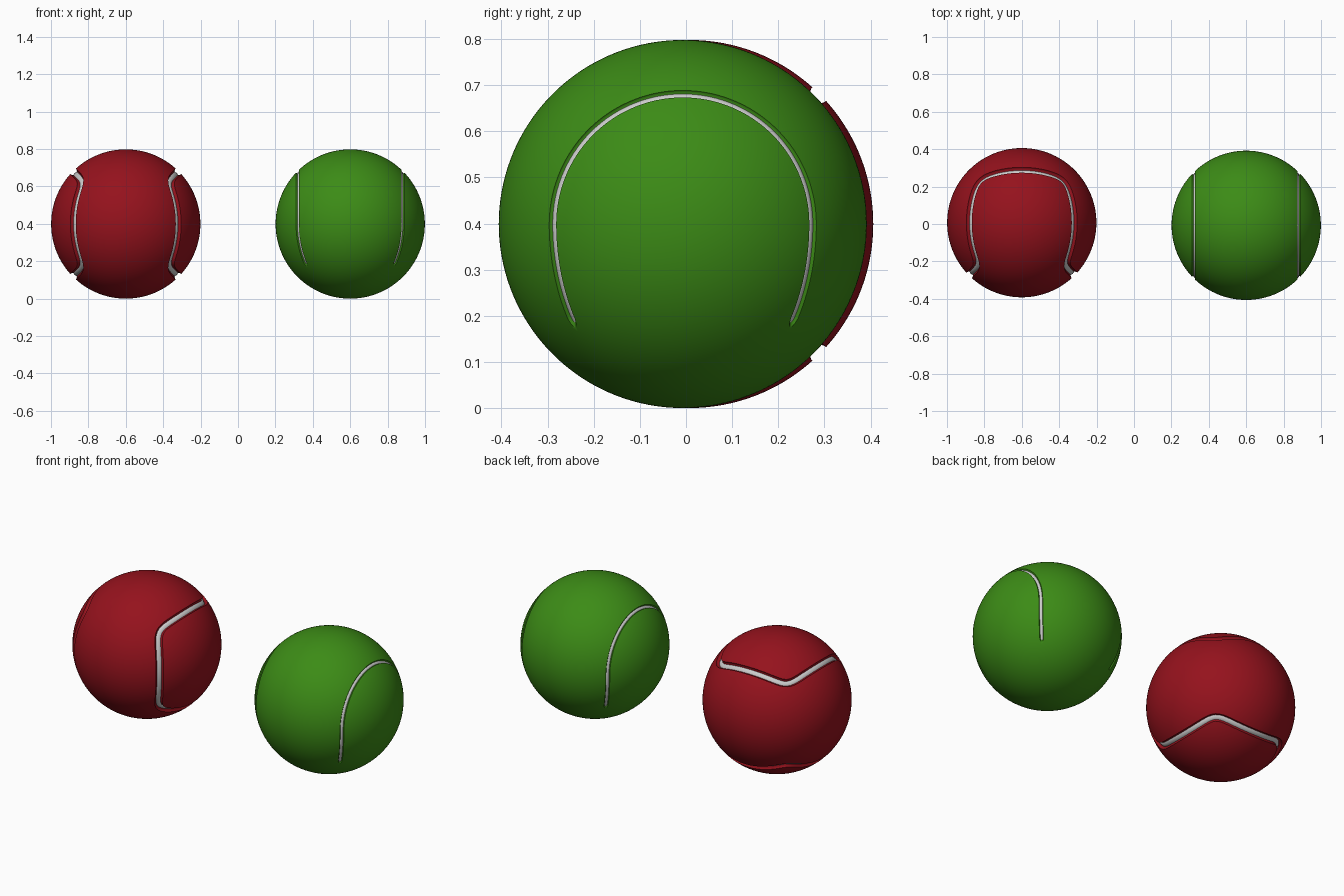
import bpy, bmesh
from math import sin, cos, pi
from mathutils import Vector

if "Cube" in bpy.data.objects:
    bpy.data.objects.remove(bpy.data.objects["Cube"])

R = 0.399


def material(name, rgb):
    m = bpy.data.materials.new(name)
    m.diffuse_color = (*rgb, 1)
    m.use_nodes = True
    m.node_tree.nodes["Principled BSDF"].inputs["Base Color"].default_value = m.diffuse_color
    return m


RED = material("red_felt", (0.30, 0.006, 0.012))
GREEN = material("green_felt", (0.045, 0.26, 0.008))
WHITE = material("seam_rubber", (0.75, 0.75, 0.75))


def add_object(name, bm, loc, mat=None):
    me = bpy.data.meshes.new(name)
    bm.to_mesh(me)
    bm.free()
    ob = bpy.data.objects.new(name, me)
    ob.location = loc
    bpy.context.collection.objects.link(ob)
    if mat:
        me.materials.append(mat)
    return ob


def smooth(ob, angle=0.6):
    bpy.ops.object.select_all(action='DESELECT')
    ob.select_set(True)
    bpy.context.view_layer.objects.active = ob
    bpy.ops.object.shade_smooth_by_angle(angle=angle)


def sweep(name, dirs, height, radius, closed, loc, mat=None, sides=14):
    """Round tube following unit directions at a given height over the ball centre."""
    bm = bmesh.new()
    n = len(dirs)
    rings = []
    for i, d in enumerate(dirs):
        a = dirs[(i - 1) % n] if closed else dirs[max(i - 1, 0)]
        b = dirs[(i + 1) % n] if closed else dirs[min(i + 1, n - 1)]
        side = d.cross(b - a).normalized()
        end = n if closed else min(i, n - 1 - i)
        k = min(1, 0.3 + 0.25 * end)          # tapered ends
        c = d * (height + radius * (1 - k))
        rings.append([bm.verts.new(c + radius * k * (cos(t) * d + sin(t) * side))
                      for t in (2 * pi * j / sides for j in range(sides))])
    for i in range(n if closed else n - 1):
        p, q = rings[i], rings[(i + 1) % n]
        for j in range(sides):
            l = (j + 1) % sides
            bm.faces.new((p[j], p[l], q[l], q[j]))
    if not closed:
        bm.faces.new(rings[0])
        bm.faces.new(rings[-1])
    bmesh.ops.recalc_face_normals(bm, faces=bm.faces)
    return add_object(name, bm, loc, mat)


def ball(name, loc, mat, paths, closed, groove, seam_radius, crown):
    bm = bmesh.new()
    bmesh.ops.create_icosphere(bm, subdivisions=6, radius=R)
    body = add_object(name, bm, loc, mat)
    for path in paths:
        # groove cut into the felt
        cutter = sweep("groove_cutter", path, R, groove, closed, loc, mat)
        mod = body.modifiers.new("groove", 'BOOLEAN')
        mod.operation, mod.solver, mod.object = 'DIFFERENCE', 'EXACT', cutter
        bpy.context.view_layer.objects.active = body
        bpy.ops.object.modifier_apply(modifier=mod.name)
        bpy.data.objects.remove(cutter)
        # rubber seam lying in the groove
        smooth(sweep(name + "_seam", path, crown - seam_radius, seam_radius,
                     closed, loc, WHITE))
    smooth(body)


# Red ball: one closed seam along eight cube edges, corners rounded
corners = [(-1, 1, 1), (1, 1, 1), (1, -1, 1), (1, -1, -1),
           (1, 1, -1), (-1, 1, -1), (-1, -1, -1), (-1, -1, 1)]
corners = [Vector(c).normalized() for c in corners]
loop = []
for i, c in enumerate(corners):
    e = corners[(i + 1) % 8]
    loop += [c.slerp(e, k / 24) for k in range(24)]
for _ in range(8):
    loop = [(loop[i - 1] + 2 * p + loop[(i + 1) % len(loop)]).normalized()
            for i, p in enumerate(loop)]
ball("red_ball", (-0.6, 0.007, R), RED, [loop], True, 0.021, 0.028, 0.386)


# Green ball: an arch on each side, half circle above with straight legs below
def arch(s):
    leg = [Vector((s, 1, -k / 20)).normalized() for k in range(20, 0, -1)]
    top = [Vector((s, cos(t), sin(t))).normalized()
           for t in (pi * k / 60 for k in range(61))]
    return leg + top + [Vector((p.x, -p.y, p.z)) for p in reversed(leg)]


ball("green_ball", (0.6, -0.007, R), GREEN, [arch(1), arch(-1)], False,
     0.011, 0.014, 0.394)
